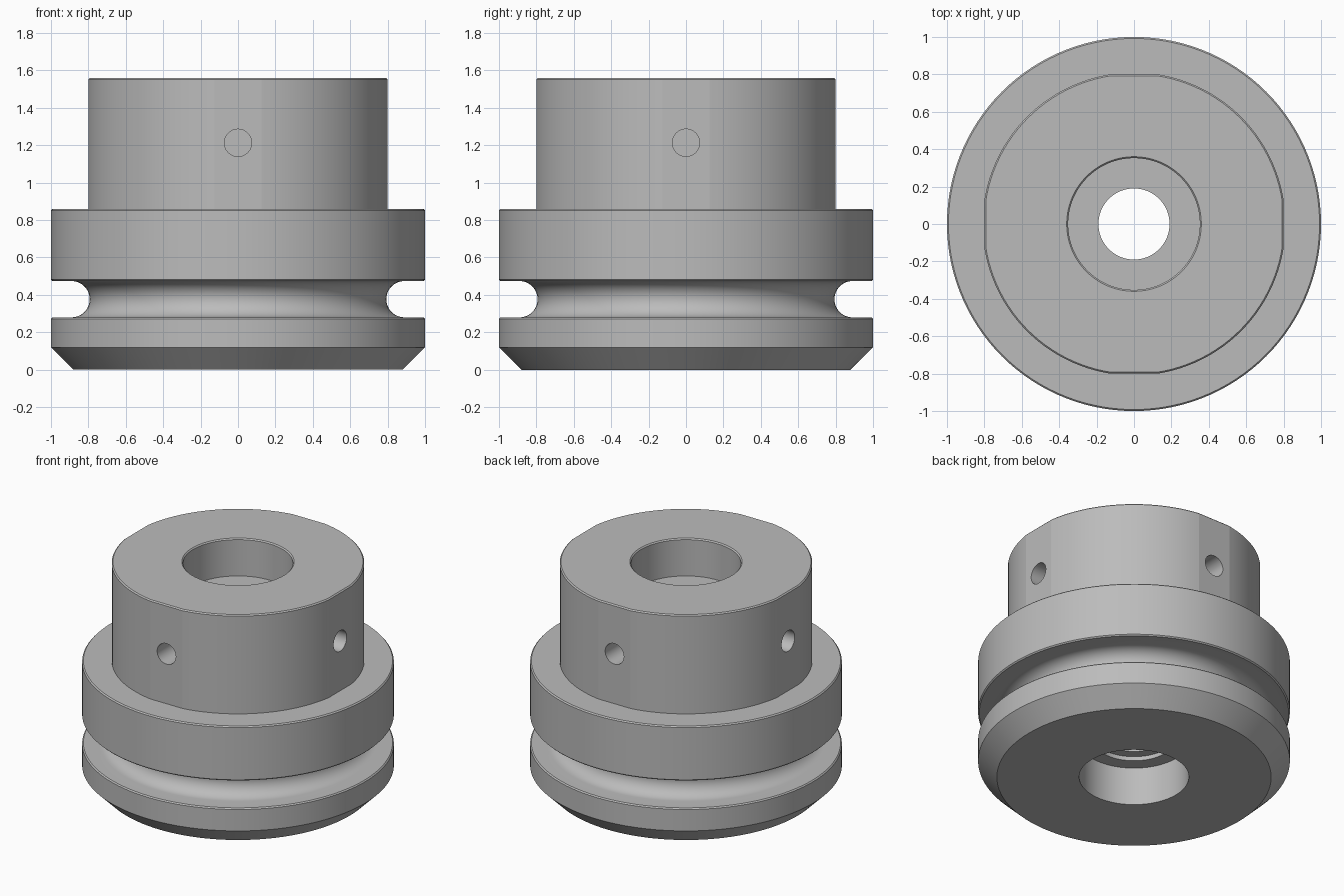
import bpy, bmesh, math
from mathutils import Matrix

cube = bpy.data.objects.get("Cube")
if cube:
    bpy.data.objects.remove(cube, do_unlink=True)

SEGMENTS = 120
HUB_R, HUB_BASE, TOP = 0.81, 0.86, 1.56
BEVEL = 0.008

steel = bpy.data.materials.new("grey steel")
steel.use_nodes = True
GREY = (0.5, 0.5, 0.5, 1)
steel.diffuse_color = GREY
steel.node_tree.nodes["Principled BSDF"].inputs["Base Color"].default_value = GREY


def make_object(name, bm):
    bmesh.ops.recalc_face_normals(bm, faces=bm.faces)
    mesh = bpy.data.meshes.new(name)
    bm.to_mesh(mesh)
    bm.free()
    mesh.materials.append(steel)
    ob = bpy.data.objects.new(name, mesh)
    bpy.context.collection.objects.link(ob)
    return ob


# Rounded groove between the two flanges
mid, half, centre_r = 0.377, 0.097, 0.89
groove = []
for i in range(25):
    a = math.pi * i / 24
    groove.append((centre_r - half * math.sin(a), mid - half * math.cos(a)))

# Closed radius/height section: outside going up, then the bore going down
profile = [(0.88, 0), (1, 0.12), (1, mid - half - BEVEL), (1 - BEVEL, mid - half)]
profile += groove
profile += [
    (1 - BEVEL, mid + half), (1, mid + half + BEVEL),
    (1, HUB_BASE - BEVEL), (1 - BEVEL, HUB_BASE),
    (HUB_R, HUB_BASE), (HUB_R, TOP - BEVEL), (HUB_R - BEVEL, TOP),
    (0.36, TOP), (0.352, TOP - BEVEL), (0.352, 1.295),   # upper counterbore
    (0.19, 1.295), (0.19, 0.30),                         # through bore
    (0.257, 0.30), (0.257, 0.27), (0.352, 0.27),         # stepped seat
    (0.352, 0),                                          # lower counterbore
]

# Turned body, with four flats formed on the hub
bm = bmesh.new()
rings = []
for r, z in profile:
    ring = []
    on_hub = HUB_BASE <= z and HUB_R - 0.05 < r <= HUB_R
    limit = r - 0.01 if on_hub else r
    for i in range(SEGMENTS):
        a = math.tau * i / SEGMENTS
        x, y = r * math.cos(a), r * math.sin(a)
        x = max(-limit, min(limit, x))
        y = max(-limit, min(limit, y))
        ring.append(bm.verts.new((x, y, z)))
    rings.append(ring)
for k, low in enumerate(rings):
    high = rings[(k + 1) % len(rings)]
    for i in range(SEGMENTS):
        j = (i + 1) % SEGMENTS
        bm.faces.new((low[i], low[j], high[j], high[i]))
body = make_object("turned_body", bm)

# Four blind radial holes, one in each flat
bm = bmesh.new()
for k in range(4):
    place = (Matrix.Rotation(k * math.pi / 2, 4, "Z")
             @ Matrix.Translation((0.7, 0, 1.213))
             @ Matrix.Rotation(math.pi / 2, 4, "Y"))
    bmesh.ops.create_cone(bm, cap_ends=True, segments=48, radius1=0.073,
                          radius2=0.073, depth=0.4, matrix=place)
cutter = make_object("hole_cutter", bm)
cutter.hide_render = True

drill = body.modifiers.new("radial_holes", "BOOLEAN")
drill.operation = "DIFFERENCE"
drill.solver = "EXACT"
drill.object = cutter

bpy.ops.object.select_all(action="DESELECT")
body.select_set(True)
bpy.context.view_layer.objects.active = body
bpy.ops.object.modifier_apply(modifier=drill.name)
bpy.data.objects.remove(cutter, do_unlink=True)
bpy.ops.object.shade_smooth_by_angle(angle=math.radians(9))
